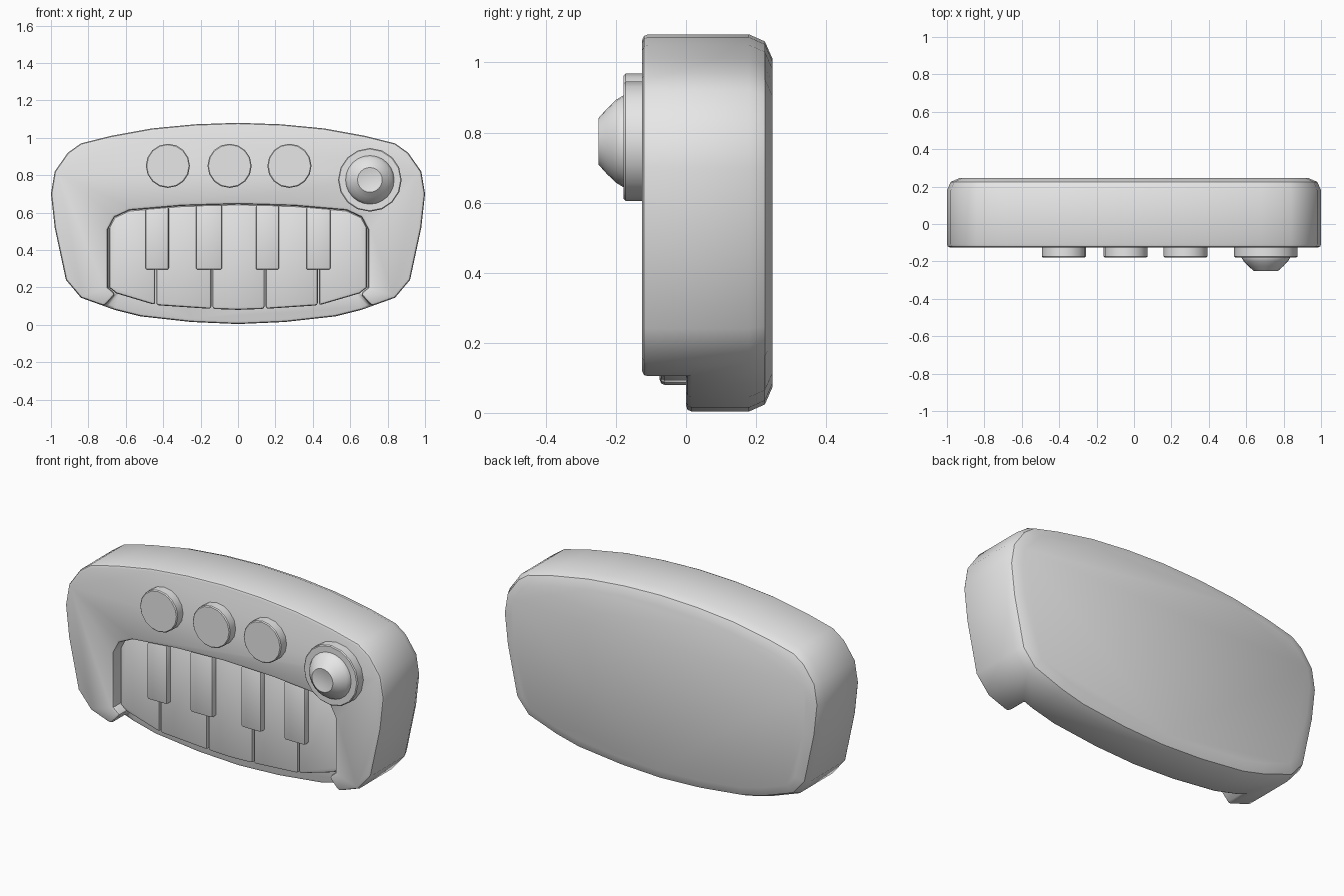
import bpy, bmesh, math
from mathutils import Vector

if "Cube" in bpy.data.objects:
    bpy.data.objects.remove(bpy.data.objects["Cube"], do_unlink=True)

grey = bpy.data.materials.new("light_grey")
grey.use_nodes = True
grey.diffuse_color = (0.8, 0.8, 0.8, 1)
grey.node_tree.nodes["Principled BSDF"].inputs["Base Color"].default_value = grey.diffuse_color


def loft(name, rings):
    """Skin a list of equal rings and cap both ends."""
    bm = bmesh.new()
    loops = [[bm.verts.new(p) for p in ring] for ring in rings]
    for a, b in zip(loops, loops[1:]):
        for i in range(len(a)):
            j = (i + 1) % len(a)
            bm.faces.new((a[i], a[j], b[j], b[i]))
    bm.faces.new(loops[0])
    bm.faces.new(loops[-1])
    bmesh.ops.recalc_face_normals(bm, faces=bm.faces)
    mesh = bpy.data.meshes.new(name)
    bm.to_mesh(mesh)
    bm.free()
    mesh.materials.append(grey)
    obj = bpy.data.objects.new(name, mesh)
    bpy.context.collection.objects.link(obj)
    return obj


def flat(points, y):
    return [(x, y, z) for x, z in points]


def prism(name, points, y0, y1):
    return loft(name, [flat(points, y0), flat(points, y1)])


def disc(cx, cz, r, y, n):
    return [(cx + r * math.cos(2 * math.pi * i / n), y,
             cz + r * math.sin(2 * math.pi * i / n)) for i in range(n)]


def inset(points, d):
    """Move a clockwise outline inwards."""
    out = []
    for i, p in enumerate(points):
        a, b = Vector(points[i - 1]), Vector(points[(i + 1) % len(points)])
        t = (b - a).normalized()
        out.append((p[0] + t.y * d, p[1] - t.x * d))
    return out


def mirror(half):
    """Mirror a half outline whose first and last points may lie on x = 0."""
    return half + [(-x, z) for x, z in reversed(half) if x > 0]


def finish(obj, width, segments=2, cutter=None):
    bpy.ops.object.select_all(action='DESELECT')
    bpy.context.view_layer.objects.active = obj
    obj.select_set(True)
    if cutter:
        cut = obj.modifiers.new("cut", 'BOOLEAN')
        cut.operation, cut.solver, cut.object = 'DIFFERENCE', 'EXACT', cutter
        bpy.ops.object.modifier_apply(modifier="cut")
        bpy.data.objects.remove(cutter, do_unlink=True)
    if width:
        bevel = obj.modifiers.new("bevel", 'BEVEL')
        bevel.width, bevel.segments = width, segments
        bevel.limit_method, bevel.angle_limit = 'ANGLE', math.radians(58)
        bpy.ops.object.modifier_apply(modifier="bevel")
    bpy.ops.object.shade_smooth_by_angle(angle=math.radians(38))


# Casing with a rounded back, open key bay at the lower front
outline = mirror([(0, 1.08), (0.23, 1.072), (0.46, 1.05), (0.68, 1.01), (0.84, 0.97),
                  (0.91, 0.92), (0.98, 0.82), (1.0, 0.7), (0.98, 0.52), (0.92, 0.24),
                  (0.84, 0.145), (0.66, 0.08), (0.52, 0.045), (0.25, 0.015), (0, 0.004)])
body = loft("casing", [flat(inset(outline, d), y) for y, d in
                       ((-0.125, 0), (0.18, 0), (0.225, 0.02), (0.247, 0.07))])
bay_top = [(0, 0.645), (0.3, 0.636), (0.58, 0.612), (0.66, 0.575), (0.695, 0.51)]
bay = mirror(bay_top + [(0.695, 0.2), (0.655, 0.165), (0.8, 0.008), (0.8, -0.1)])
finish(body, 0.016, 2, prism("bay_cutter", bay, -0.3, 0.0))

# White keys follow the curved bay
key_bottom = [(0, 0.08), (0.14, 0.085), (0.44, 0.105), (0.65, 0.168), (0.69, 0.2)]


def height(curve, x):
    x = abs(x)
    for (xa, za), (xb, zb) in zip(curve, curve[1:]):
        if x <= xb:
            return za + (zb - za) * (x - xa) / (xb - xa)
    return curve[-1][1]


def span(curve, x0, x1):
    inner = {s * x for x, z in curve for s in (-1, 1) if x0 + 0.02 < s * x < x1 - 0.02}
    return [(x, height(curve, x)) for x in [x0] + sorted(inner) + [x1]]


splits = (-0.692, -0.44, -0.14, 0.145, 0.43, 0.692)
for i, (x0, x1) in enumerate(zip(splits, splits[1:])):
    x0, x1 = x0 + 0.003, x1 - 0.003
    points = span(bay_top, x0, x1) + span(key_bottom, x0, x1)[::-1]
    finish(prism(f"white_key_{i + 1}", points, -0.075, 0.02), 0.014)

# Raised black keys
for i, (x0, x1) in enumerate(((-0.495, -0.37), (-0.225, -0.085), (0.095, 0.22), (0.365, 0.495))):
    points = span(bay_top, x0, x1) + [(x1, 0.295), (x0, 0.295)]
    finish(prism(f"black_key_{i + 1}", points, -0.11, -0.03), 0.01)

# Round buttons
for i, x in enumerate((-0.375, -0.045, 0.275)):
    button = loft(f"button_{i + 1}", [disc(x, 0.85, 0.118, y, 16) for y in (-0.1, -0.178)])
    finish(button, 0.005, 1)

# Dial: collar and domed knob with a shallow dimple
finish(loft("dial_collar", [disc(0.705, 0.775, 0.17, y, 16) for y in (-0.1, -0.178)]), 0.005, 1)
dome = ((0.13, -0.15), (0.13, -0.18), (0.118, -0.2), (0.093, -0.226),
        (0.066, -0.25), (0.055, -0.248), (0.03, -0.243))
finish(loft("dial_knob", [disc(0.705, 0.775, r, y, 24) for r, y in dome]), 0)
